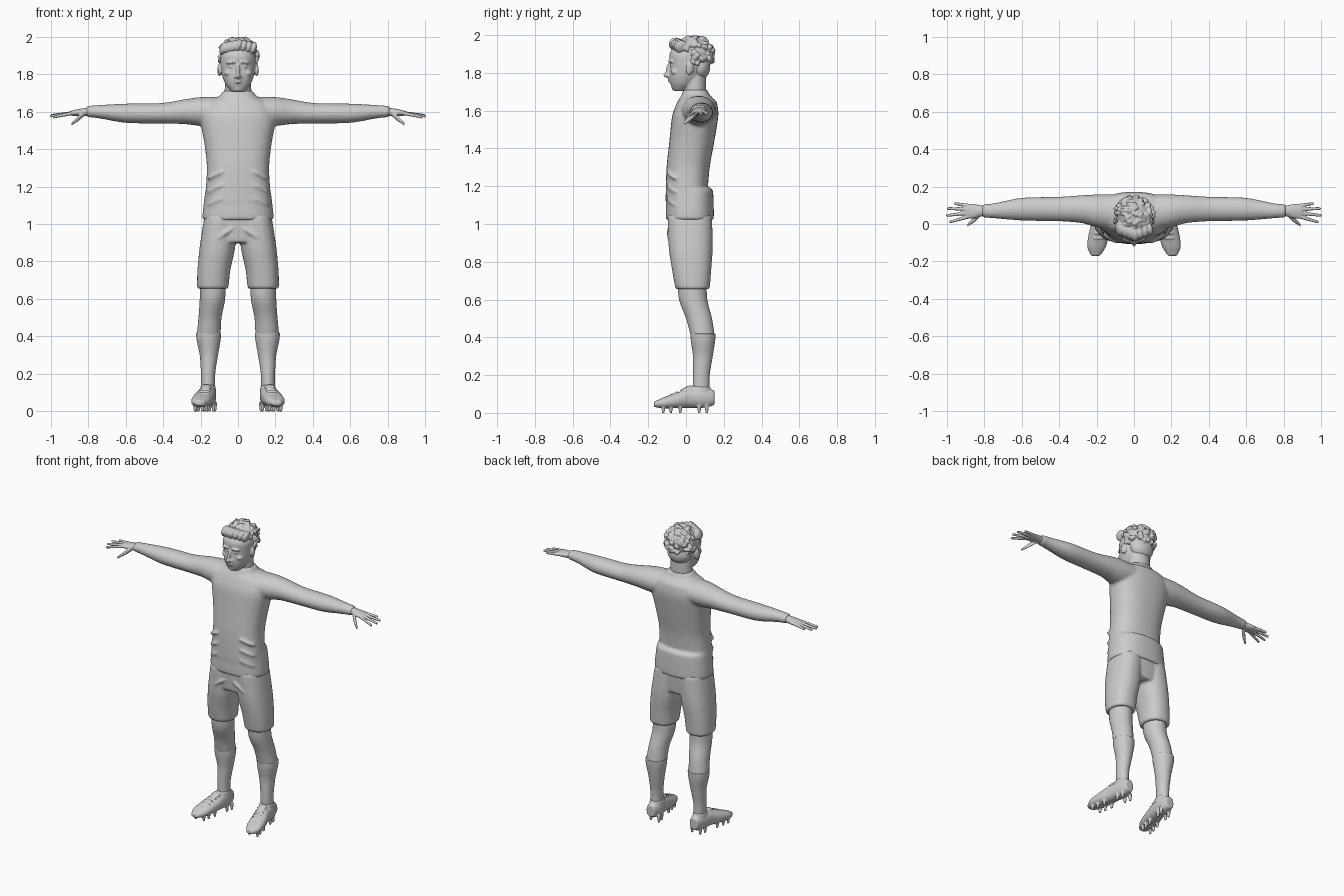
import bpy, bmesh, math, random
from mathutils import Matrix, Vector, Euler

random.seed(4)
if "Cube" in bpy.data.objects:
    bpy.data.objects.remove(bpy.data.objects["Cube"])

GREY = (0.6, 0.6, 0.6, 1)
clay = bpy.data.materials.new("plain grey")
clay.use_nodes = True
clay.diffuse_color = GREY
clay.node_tree.nodes["Principled BSDF"].inputs["Base Color"].default_value = GREY


def ring(x=0, y=0, z=0, wide=0, thick=None):
    """One cross-section: its centre and its two radii."""
    return Vector((x, y, z, wide, wide if thick is None else thick))


def loft(bm, axis, *stations, side=1, power=2.0, count=16):
    """Skin rounded cross-sections across one axis, closing both ends crisply."""
    rings = [stations[0]]
    for start, end in zip(stations, stations[1:]):
        rings += [start.lerp(end, 0.5), end]
    inset = Vector((1, 1, 1, 0.93, 0.93))
    rings = [rings[0] * inset] + rings + [rings[-1] * inset]
    across = [i for i, letter in enumerate("xyz") if letter != axis]
    loops = []
    for station in rings:
        loop = []
        for i in range(count):
            angle = math.tau * (i + 0.5) / count
            point = station.xyz
            waves = math.cos(angle), math.sin(angle)
            for direction, wave, radius in zip(across, waves, station[3:]):
                point[direction] += radius * math.copysign(abs(wave) ** (2 / power), wave)
            point.x *= side
            loop.append(bm.verts.new(point))
        loops.append(loop)
    for low, high in zip(loops, loops[1:]):
        for i in range(count):
            bm.faces.new((low[i - 1], low[i], high[i], high[i - 1]))
    bm.faces.new(loops[0])
    bm.faces.new(loops[-1])


def ball(bm, at, size, turn=(0, 0, 0)):
    matrix = Matrix.LocRotScale(Vector(at), Euler(turn), Vector(size))
    bmesh.ops.create_uvsphere(bm, u_segments=12, v_segments=8, radius=1, matrix=matrix)


def finish(name, bm, voxel=None, relaxing=2):
    """Make one smooth object, fusing its parts when a voxel size is given."""
    bmesh.ops.recalc_face_normals(bm, faces=bm.faces[:])
    for face in bm.faces:
        face.smooth = True
    mesh = bpy.data.meshes.new(name)
    bm.to_mesh(mesh)
    bm.free()
    mesh.materials.append(clay)
    obj = bpy.data.objects.new(name, mesh)
    bpy.context.collection.objects.link(obj)
    subdivide = obj.modifiers.new("Round", "SUBSURF")
    subdivide.levels = subdivide.render_levels = 2
    if voxel:
        fuse = obj.modifiers.new("Fuse", "REMESH")
        fuse.mode = "VOXEL"
        fuse.voxel_size = voxel
        fuse.use_smooth_shade = True
        relax = obj.modifiers.new("Relax", "SMOOTH")
        relax.iterations = relaxing


# Shirt: trunk, loose hem band, sleeves and folds at the waist
bm = bmesh.new()
loft(bm, "z",
     ring(z=1.1, wide=.18, thick=.11),
     ring(z=1.3, y=.01, wide=.165, thick=.115),
     ring(z=1.43, y=.03, wide=.18, thick=.12),
     ring(z=1.58, y=.05, wide=.21, thick=.125),
     ring(z=1.65, y=.06, wide=.17, thick=.105),
     ring(z=1.68, y=.05, wide=.1, thick=.075),
     ring(z=1.71, y=.05, wide=.08, thick=.065), power=2.4, count=24)
loft(bm, "z",
     ring(z=1.02, y=.02, wide=.195, thick=.13),
     ring(z=1.19, y=.02, wide=.175, thick=.125), power=2.4, count=24)
for side in (1, -1):
    loft(bm, "x",
         ring(x=.08, y=.06, z=1.6, wide=.1, thick=.08),
         ring(x=.2, y=.07, z=1.6, wide=.09, thick=.08),
         ring(x=.28, y=.08, z=1.6, wide=.075, thick=.068),
         ring(x=.4, y=.08, z=1.59, wide=.066, thick=.055),
         ring(x=.6, y=.08, z=1.59, wide=.064, thick=.054),
         ring(x=.75, y=.07, z=1.6, wide=.04, thick=.035),
         ring(x=.81, y=.07, z=1.6, wide=.036, thick=.03), side=side)
    for height in (1.12, 1.19, 1.26):
        ball(bm, (side * .12, -.075, height), (.06, .02, .01), (0, side * .4, side * .5))
finish("shirt", bm, voxel=.009, relaxing=3)

# Collar
bm = bmesh.new()
loft(bm, "z", ring(z=1.68, y=.05, wide=.085, thick=.07),
     ring(z=1.71, y=.05, wide=.078, thick=.066))
finish("collar", bm)

# Shorts: hips and two loose legs with a crease
bm = bmesh.new()
loft(bm, "z", ring(z=.9, y=.02, wide=.17, thick=.11),
     ring(z=1.05, y=.02, wide=.185, thick=.12), power=2.4)
for side in (1, -1):
    loft(bm, "z",
         ring(x=.135, y=.035, z=.655, wide=.086, thick=.093),
         ring(x=.13, y=.03, z=.75, wide=.089, thick=.105),
         ring(x=.11, y=.025, z=.87, wide=.098, thick=.12),
         ring(x=.09, y=.02, z=1.05, wide=.09, thick=.12), side=side, power=2.3)
    ball(bm, (side * .07, -.085, .95), (.07, .02, .01), (0, side * .6, 0))
finish("shorts", bm, voxel=.008, relaxing=3)

for side, label in ((1, "left"), (-1, "right")):
    # Bare leg
    bm = bmesh.new()
    loft(bm, "z",
         ring(x=.135, y=.03, z=.75, wide=.07, thick=.08),
         ring(x=.135, y=.035, z=.6, wide=.07, thick=.077),
         ring(x=.15, y=.07, z=.5, wide=.062, thick=.07),
         ring(x=.157, y=.09, z=.4, wide=.065), side=side)
    finish(label + "_leg", bm)

    # Sock over the calf
    bm = bmesh.new()
    loft(bm, "z",
         ring(x=.16, y=.08, z=.08, wide=.036, thick=.045),
         ring(x=.16, y=.08, z=.2, wide=.038, thick=.045),
         ring(x=.155, y=.09, z=.3, wide=.049, thick=.053),
         ring(x=.157, y=.09, z=.38, wide=.066),
         ring(x=.157, y=.09, z=.42, wide=.069), side=side)
    finish(label + "_sock", bm)

    # Boot: sole and upper, ankle cuff, laces and studs
    bm = bmesh.new()
    loft(bm, "y",
         ring(x=.16, y=.15, z=.08, wide=.03, thick=.04),
         ring(x=.16, y=.1, z=.08, wide=.046, thick=.055),
         ring(x=.17, y=.02, z=.08, wide=.05, thick=.054),
         ring(x=.185, y=-.04, z=.067, wide=.056, thick=.043),
         ring(x=.2, y=-.12, z=.053, wide=.054, thick=.03),
         ring(x=.205, y=-.17, z=.045, wide=.025, thick=.014), side=side, power=2.3)
    loft(bm, "z", ring(x=.16, y=.08, z=.09, wide=.046, thick=.06),
         ring(x=.16, y=.075, z=.14, wide=.04, thick=.055), side=side)
    ball(bm, (side * .17, .01, .13), (.03, .035, .012), (.3, 0, 0))
    for i in range(4):
        ball(bm, (side * (.17 + .005 * i), -.025 * i, .13 - .011 * i), (.035, .006, .006))
    for y in (.11, .07, -.03, -.08, -.12):
        for edge in (-.03, .03):
            x = .175 - y / 5 + edge
            loft(bm, "z", ring(x, y, 0, wide=.008), ring(x, y, .05, wide=.014),
                 side=side, count=8)
    finish(label + "_boot", bm, voxel=.005)

    # Hand: palm, four spread fingers and a thumb
    bm = bmesh.new()
    loft(bm, "x",
         ring(x=.77, y=.07, z=1.6, wide=.028, thick=.024),
         ring(x=.82, y=.07, z=1.597, wide=.03, thick=.022),
         ring(x=.86, y=.068, z=1.594, wide=.042, thick=.018),
         ring(x=.9, y=.07, z=1.59, wide=.038, thick=.012), side=side)
    tips = ((.985, .01), (1.003, .045), (.997, .083), (.96, .11))
    for i, (reach, spread) in enumerate(tips):
        loft(bm, "x", ring(.88, .04 + .019 * i, 1.592, wide=.012),
             ring(reach, spread, 1.57 + .005 * i, wide=.008), side=side, count=8)
    loft(bm, "x",
         ring(x=.82, y=.055, z=1.59, wide=.015),
         ring(x=.85, y=.025, z=1.565, wide=.017),
         ring(x=.89, y=-.008, z=1.532, wide=.008), side=side, count=8)
    finish(label + "_hand", bm, voxel=.004)

# Head: neck, skull and jaw
bm = bmesh.new()
loft(bm, "z", ring(z=1.64, y=.05, wide=.075, thick=.06),
     ring(z=1.82, y=.045, wide=.07, thick=.062))
loft(bm, "z",
     ring(z=1.705, y=-.033, wide=.035),
     ring(z=1.74, y=-.015, wide=.066, thick=.068),
     ring(z=1.78, y=-.002, wide=.083, thick=.088),
     ring(z=1.84, y=.013, wide=.094, thick=.098),
     ring(z=1.9, y=.02, wide=.097, thick=.113),
     ring(z=1.97, y=.03, wide=.06, thick=.075), power=2.2, count=20)

# Nose, lips and chin
ball(bm, (0, -.097, 1.788), (.015, .025, .013))
ball(bm, (0, -.09, 1.82), (.011, .018, .04), (-.25, 0, 0))
for height, width in ((1.768, .027), (1.756, .022)):
    ball(bm, (0, -.081, height), (width, .016, .007))
ball(bm, (0, -.06, 1.723), (.026, .018, .017))

# Nostrils, brows, eyes, cheeks and ears
for side in (1, -1):
    ball(bm, (side * .014, -.088, 1.785), (.009, .014, .008))
    ball(bm, (side * .036, -.078, 1.862), (.03, .018, .009), (0, side * .1, side * .3))
    ball(bm, (side * .036, -.073, 1.84), (.015, .013, .009))
    ball(bm, (side * .05, -.055, 1.805), (.026, .026, .018))
    ball(bm, (side * .098, .02, 1.823), (.011, .023, .036), (-.15, 0, side * .35))
finish("head", bm, voxel=.005)

# Hair: cap, swept fringe and short curls
bm = bmesh.new()
crown, reach = Vector((0, .045, 1.9)), Vector((.102, .1, .09))
ball(bm, crown, reach, (.25, 0, 0))
ball(bm, (0, .07, 1.83), (.085, .062, .07))
for i in range(-3, 4):
    ball(bm, (i * .026, -.055 + abs(i) * .01, 1.953 - abs(i) * .005),
         (.02, .04, .036), (0, .35, .2))
for i in range(190):
    angle, rise = random.uniform(0, math.tau), random.uniform(-.55, 1)
    level = math.sqrt(1 - rise * rise)
    direction = Vector((level * math.cos(angle), level * math.sin(angle), rise))
    spot = crown + direction * reach
    if spot.y > .03 or spot.z > 1.925:
        size = random.uniform(.008, .014)
        turn = [random.uniform(-1, 1) for axis in "xyz"]
        ball(bm, spot, (size * 1.5, size, size), turn)
finish("hair", bm, voxel=.0045, relaxing=1)
